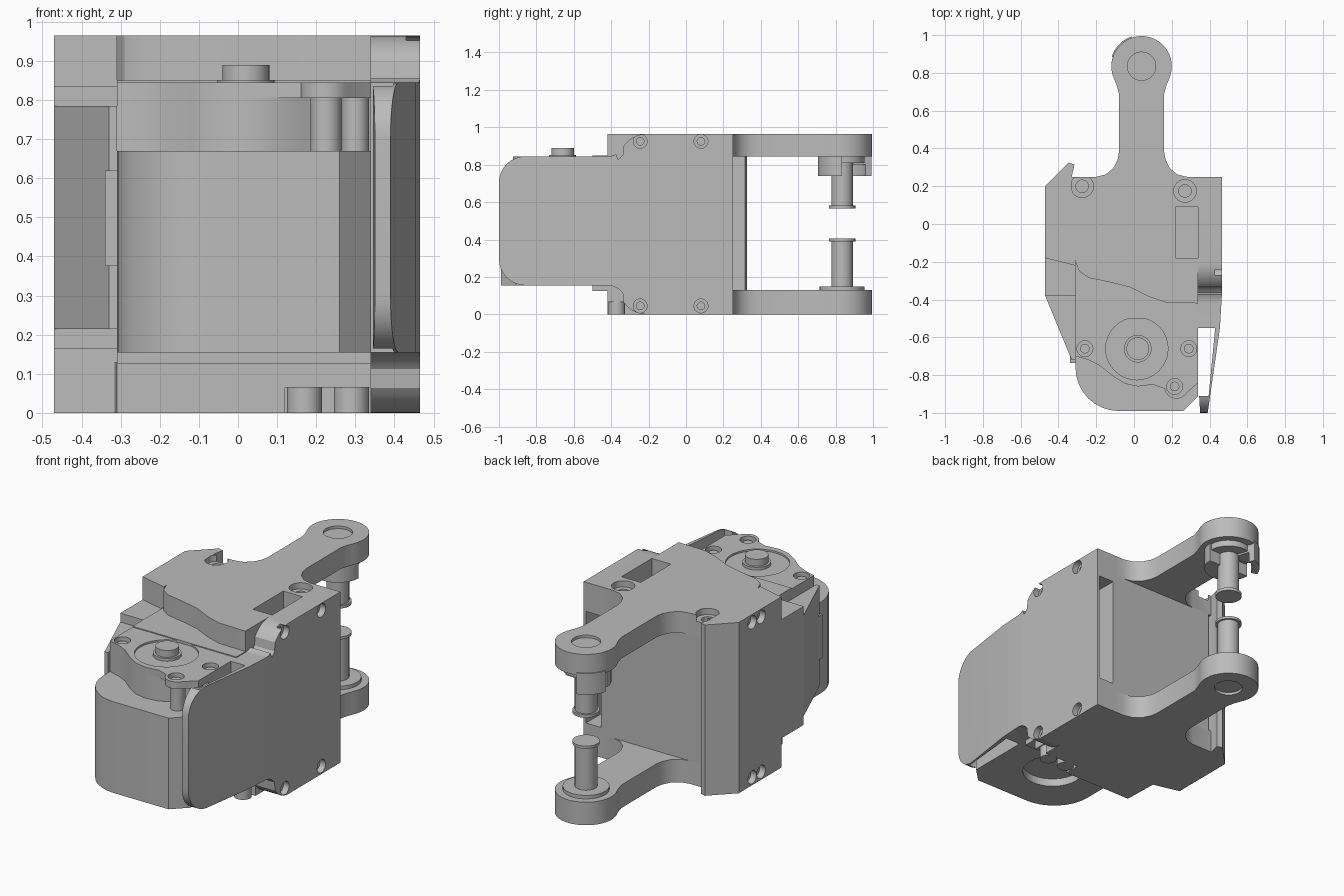
import bpy
import bmesh
from math import cos, sin, radians
from mathutils import Vector

default_cube = bpy.data.objects.get("Cube")
if default_cube:
    bpy.data.objects.remove(default_cube, do_unlink=True)

grey = bpy.data.materials.new("plain grey")
grey.use_nodes = True
grey.diffuse_color = (0.5, 0.5, 0.5, 1)
grey.node_tree.nodes["Principled BSDF"].inputs["Base Color"].default_value = grey.diffuse_color


def arc(cx, cy, radius, start, end, steps=8):
    """Points along a circular arc, angles in degrees."""
    angles = [radians(start + (end - start) * i / steps) for i in range(steps + 1)]
    return [(cx + radius * cos(a), cy + radius * sin(a)) for a in angles]


def prism(name, outline, low, high, axis="z"):
    """Extrude a flat outline along one axis."""
    place = {"z": lambda u, v, w: (u, v, w), "x": lambda u, v, w: (w, u, v)}[axis]
    bm = bmesh.new()
    base = bm.faces.new([bm.verts.new(place(u, v, low)) for u, v in outline])
    moved = bmesh.ops.extrude_face_region(bm, geom=[base])
    top_verts = [g for g in moved["geom"] if isinstance(g, bmesh.types.BMVert)]
    bmesh.ops.translate(bm, verts=top_verts, vec=Vector(place(0, 0, high - low)))
    bmesh.ops.recalc_face_normals(bm, faces=bm.faces)
    mesh = bpy.data.meshes.new(name)
    bm.to_mesh(mesh)
    bm.free()
    mesh.materials.append(grey)
    obj = bpy.data.objects.new(name, mesh)
    bpy.context.collection.objects.link(obj)
    return obj


def rod(name, cu, cv, radius, low, high, axis="z"):
    return prism(name, arc(cu, cv, radius, 0, 348.75, 31), low, high, axis)


def box(name, x0, x1, y0, y1, z0, z1):
    return prism(name, [(x0, y0), (x1, y0), (x1, y1), (x0, y1)], z0, z1)


def combine(obj, cutter, operation="DIFFERENCE"):
    """Apply a boolean and discard the helper shape."""
    mod = obj.modifiers.new("cut", "BOOLEAN")
    mod.operation, mod.object, mod.solver = operation, cutter, "EXACT"
    bpy.context.view_layer.objects.active = obj
    bpy.ops.object.modifier_apply(modifier=mod.name)
    bpy.data.objects.remove(cutter, do_unlink=True)


def screw_hole(obj, u, v, surface, inward, radius, axis="z"):
    """Counterbored screw hole: a wide pocket, then a narrow bore."""
    for r, depth in ((radius, 0.035), (radius * 0.55, 0.07)):
        ends = sorted((surface - inward * 0.02, surface + inward * depth))
        combine(obj, rod("cutter", u, v, r, *ends, axis))


PIN_X, PIN_Y = 0.04, 0.835

# Shared outline of both arms: body plate, waisted neck, round eye
flank = [(0.24, 0.25), (0.19, 0.262), (0.15, 0.295), (0.127, 0.34),
         (0.12, 0.38), (0.12, 0.69), (0.13, 0.73)]
right_flank = [(PIN_X + dx, y) for dx, y in flank]
left_flank = [(PIN_X - dx, y) for dx, y in reversed(flank)]
arm_back = [(0.34, 0.25)] + right_flank + arc(PIN_X, PIN_Y, 0.16, -25, 205, 28) + left_flank
wavy_front = [(-0.33, 0.25), (-0.33, -0.05), (-0.31, -0.2), (-0.29, -0.25),
              (-0.24, -0.285), (-0.12, -0.31), (-0.02, -0.335), (0.08, -0.385),
              (0.17, -0.415), (0.34, -0.42)]

# Upper arm plate with screw wells, side slot and pin dimple
upper_arm = prism("upper_arm", arm_back + wavy_front, 0.845, 0.965)
for x, y in ((-0.275, 0.2), (0.27, 0.175)):
    screw_hole(upper_arm, x, y, 0.965, -1, 0.06)
combine(upper_arm, box("cutter", 0.22, 0.4, -0.18, 0.09, 0.86, 1))
combine(upper_arm, rod("cutter", PIN_X, PIN_Y, 0.075, 0.95, 1))

# Lower arm plate with a relieved front right corner
square_front = [(-0.33, 0.25), (-0.31, -0.42), (0.34, -0.42)]
lower_arm = prism("lower_arm", arm_back + square_front, 0, 0.13)
combine(lower_arm, box("cutter", 0.12, 0.4, -0.5, -0.33, -0.1, 0.065))
combine(lower_arm, rod("cutter", PIN_X, PIN_Y, 0.075, -0.1, 0.015))
for x in (0.17, 0.29):
    rod("lower_post", x, -0.37, 0.045, 0, 0.1)

# Central block behind the motor
box("core_block", -0.31, 0.34, -0.5, 0.25, 0.125, 0.85)
box("lower_front_step", -0.31, 0.34, -0.42, -0.3, 0.065, 0.16)

# Motor housing with a round recess underneath
housing_outline = (arc(-0.08, -0.76, 0.23, 180, 270)
                   + [(0.26, -0.99), (0.34, -0.91), (0.34, -0.45), (-0.31, -0.45)])
motor_housing = prism("motor_housing", housing_outline, 0.155, 0.67)
combine(motor_housing, rod("cutter", 0.015, -0.66, 0.16, 0.1, 0.2))

# Gear case and the thin flange on top of it
case_outline = [(-0.31, -0.4), (-0.31, -0.7), (-0.24, -0.72), (-0.18, -0.75),
                (-0.12, -0.8), (-0.05, -0.845), (0.02, -0.86), (0.1, -0.85),
                (0.17, -0.81), (0.25, -0.77), (0.34, -0.75), (0.34, -0.4)]
prism("gear_case", case_outline, 0.66, 0.806)
flange_outline = case_outline[:-4] + arc(0.225, -0.86, 0.065, 190, 330) + [(0.34, -0.84), (0.34, -0.4)]
gear_flange = prism("gear_flange", flange_outline, 0.805, 0.845)
rod("flange_post", 0.225, -0.86, 0.04, 0.66, 0.806)
rod("flange_post", 0.3, -0.8, 0.035, 0.66, 0.806)
for x, y, r in ((-0.26, -0.66, 0.042), (0.29, -0.66, 0.042), (0.215, -0.86, 0.042), (0.015, -0.41, 0.06)):
    combine(gear_flange, rod("cutter", x, y, r, 0.815, 0.9))
    rod("flange_screw", x, y, r * 0.6, 0.81, 0.83)
combine(gear_flange, rod("cutter", 0.015, -0.66, 0.165, 0.835, 0.9))

# Output shaft
rod("shaft_collar", 0.02, -0.66, 0.073, 0.82, 0.851)
rod("output_shaft", 0.02, -0.66, 0.06, 0.82, 0.89)

# Right side cover: tapered plan trimmed to its side profile
cover_plan = [(0.34, 0.25), (0.465, 0.25), (0.465, -0.38), (0.455, -0.55),
              (0.39, -1), (0.35, -1), (0.345, -0.91), (0.395, -0.91),
              (0.43, -0.55), (0.34, -0.55)]
right_cover = prism("right_cover", cover_plan, 0, 0.965)
lower_half = (arc(-0.86, 0.295, 0.14, 180, 270)
              + arc(-0.42, 0.055, 0.1, 90, 35) + arc(-0.21, 0.15, 0.15, 215, 270)
              + [(0.3, 0)])
upper_half = [(y, 0.965 - z if z < 0.14 else 1 - z) for y, z in lower_half]
profile = lower_half + [(y, z) for y, z in reversed(upper_half)]
combine(right_cover, prism("cutter", profile, 0.3, 0.5, "x"), "INTERSECT")
combine(right_cover, box("cutter", 0.355, 0.45, 0.05, 0.3, 0.17, 0.8))
for y in (-0.245, 0.08):
    for z in (0.045, 0.925):
        screw_hole(right_cover, y, z, 0.465, -1, 0.037, "x")

# Left side cover: tall rear, then two lower steps toward the front
left_cover = prism("left_cover", [(-0.47, 0.2), (-0.345, 0.325), (-0.315, 0.315), (-0.33, 0.25),
                                  (-0.31, -0.22), (-0.47, -0.18)], 0, 0.965)
prism("left_cover_step", [(-0.47, -0.18), (-0.31, -0.22), (-0.31, -0.38), (-0.47, -0.38)], 0.165, 0.835)
prism("left_cover_nose", [(-0.47, -0.38), (-0.31, -0.38), (-0.31, -0.72), (-0.33, -0.72)], 0.215, 0.785)
box("left_clip", -0.34, -0.3, -0.735, -0.6, 0.375, 0.62)
for y in (0, 0.08):
    for z in (0.045, 0.92):
        screw_hole(left_cover, y, z, -0.47, 1, 0.037, "x")

# Hinge pins with lipped ends
for name, pin, lip in (("upper", (0.57, 0.85), (0.565, 0.582)), ("lower", (0.12, 0.4), (0.39, 0.405))):
    rod(name + "_pin", PIN_X, PIN_Y, 0.058, *pin)
    rod(name + "_pin_lip", PIN_X, PIN_Y, 0.07, *lip)
rod("lower_pin_washer", PIN_X, PIN_Y, 0.12, 0.12, 0.15)

# Half collar and stop tab under the upper eye
rod("upper_pin_washer", PIN_X, PIN_Y, 0.12, 0.81, 0.85)
prism("upper_half_collar", arc(PIN_X, PIN_Y, 0.13, 180, 360, 16), 0.74, 0.85)
tab_outline = arc(PIN_X, PIN_Y, 0.166, 108, 162) + arc(PIN_X, PIN_Y, 0.13, 162, 108)
prism("stop_tab", tab_outline, 0.74, 0.86)
prism("stop_tab_web", arc(PIN_X, PIN_Y, 0.15, 108, 162) + [(PIN_X, PIN_Y)], 0.8, 0.85)

# Keep edges crisp and curved walls smooth
for obj in bpy.context.scene.objects:
    if obj.type == "MESH" and grey.name in obj.data.materials:
        bpy.ops.object.select_all(action="DESELECT")
        obj.select_set(True)
        bpy.context.view_layer.objects.active = obj
        bpy.ops.object.shade_smooth_by_angle(angle=radians(30))
